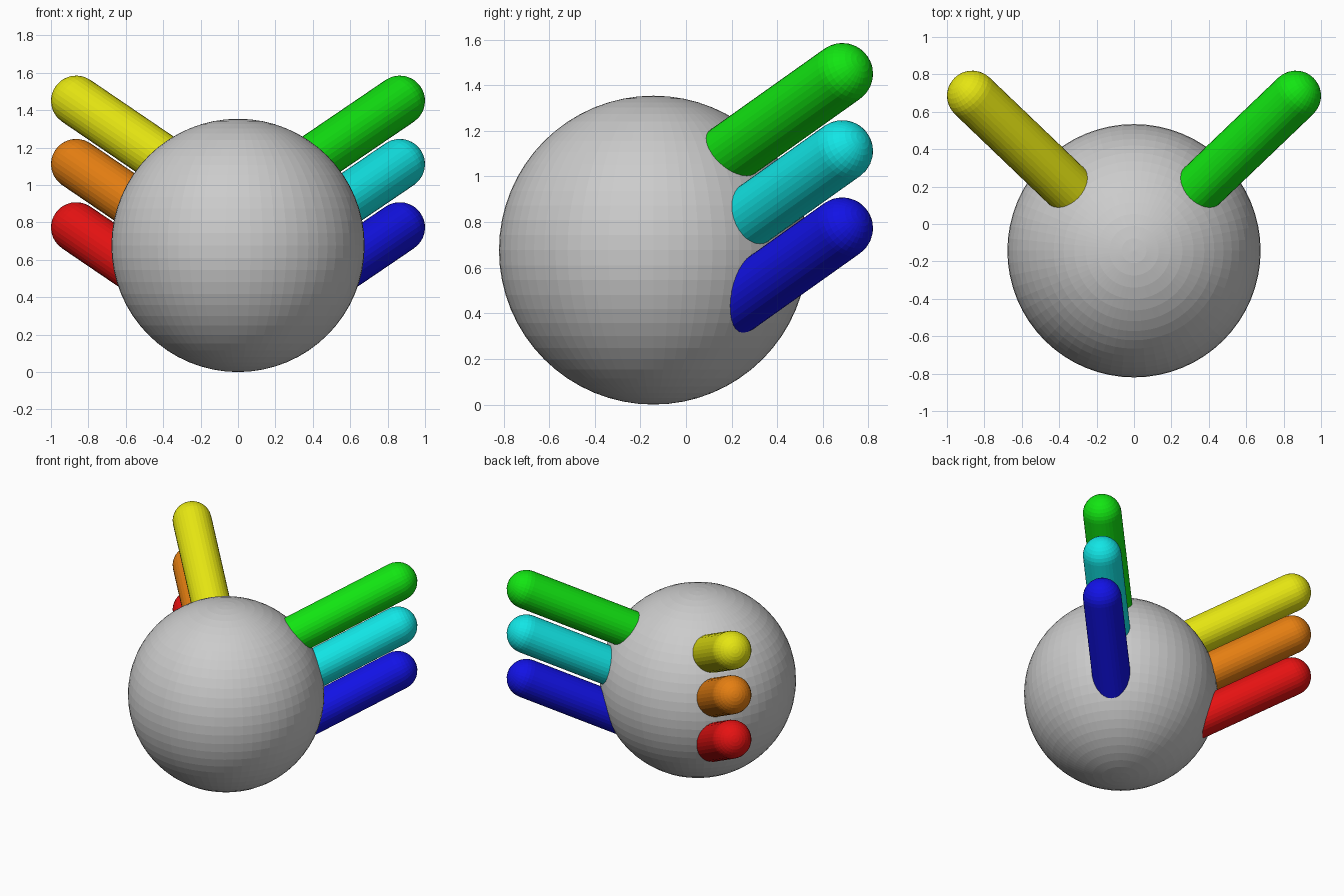
import bpy, bmesh, math
from mathutils import Vector

if "Cube" in bpy.data.objects:
    bpy.data.objects.remove(bpy.data.objects["Cube"])

CENTER = Vector((0, -0.143, 0.677))
BODY_R = 0.677
ROD_R = 0.135


def material(name, rgb):
    m = bpy.data.materials.new(name)
    m.diffuse_color = (*rgb, 1)
    m.use_nodes = True
    m.node_tree.nodes["Principled BSDF"].inputs["Base Color"].default_value = m.diffuse_color
    return m


def add_object(name, bm, mat):
    bmesh.ops.recalc_face_normals(bm, faces=bm.faces)
    me = bpy.data.meshes.new(name)
    bm.to_mesh(me)
    bm.free()
    me.materials.append(mat)
    ob = bpy.data.objects.new(name, me)
    bpy.context.collection.objects.link(ob)
    return ob


def capsule(name, start, end, radius, mat, sides=32, cap=8):
    """Round-ended rod: a half outline spun around z, then aimed from start to end."""
    axis = end - start
    length = axis.length
    angles = [math.pi / 2 * i / cap for i in range(cap + 1)]
    outline = [(radius * math.sin(a), -radius * math.cos(a)) for a in angles]
    outline += [(x, length - z) for x, z in reversed(outline)]
    bm = bmesh.new()
    verts = [bm.verts.new((x, 0, z)) for x, z in outline]
    edges = [bm.edges.new(pair) for pair in zip(verts, verts[1:])]
    bmesh.ops.spin(bm, geom=verts + edges, cent=(0, 0, 0), axis=(0, 0, 1),
                   angle=math.tau, steps=sides)
    bmesh.ops.remove_doubles(bm, verts=bm.verts, dist=1e-4)
    ob = add_object(name, bm, mat)
    ob.location = start
    ob.rotation_mode = 'QUATERNION'
    ob.rotation_quaternion = axis.to_track_quat('Z', 'Y')
    return ob


# Grey ball body
bm = bmesh.new()
bmesh.ops.create_uvsphere(bm, u_segments=64, v_segments=32, radius=BODY_R)
body = add_object("ball_body", bm, material("grey", (0.60, 0.60, 0.60)))
body.location = CENTER

# Three rods on each side, stacked from bottom to top
HI, MID, LO = 0.787, 0.212, 0.006
rods = {
    1: [("blue", (LO, LO, HI)), ("cyan", (LO, HI, HI)), ("green", (LO, HI, LO))],
    -1: [("red", (HI, LO, LO)), ("orange", (HI, MID, LO)), ("yellow", (HI, HI, LO))],
}
for side, colours in rods.items():
    for level, (colour, rgb) in enumerate(colours):
        tip = Vector((side * 0.865, 0.685, 0.773 + 0.3385 * level))
        slope = Vector((side * 0.865, 0.828, 0.588))
        root = tip - slope * 0.75
        capsule(colour + "_rod", root, tip, ROD_R, material(colour, rgb))
